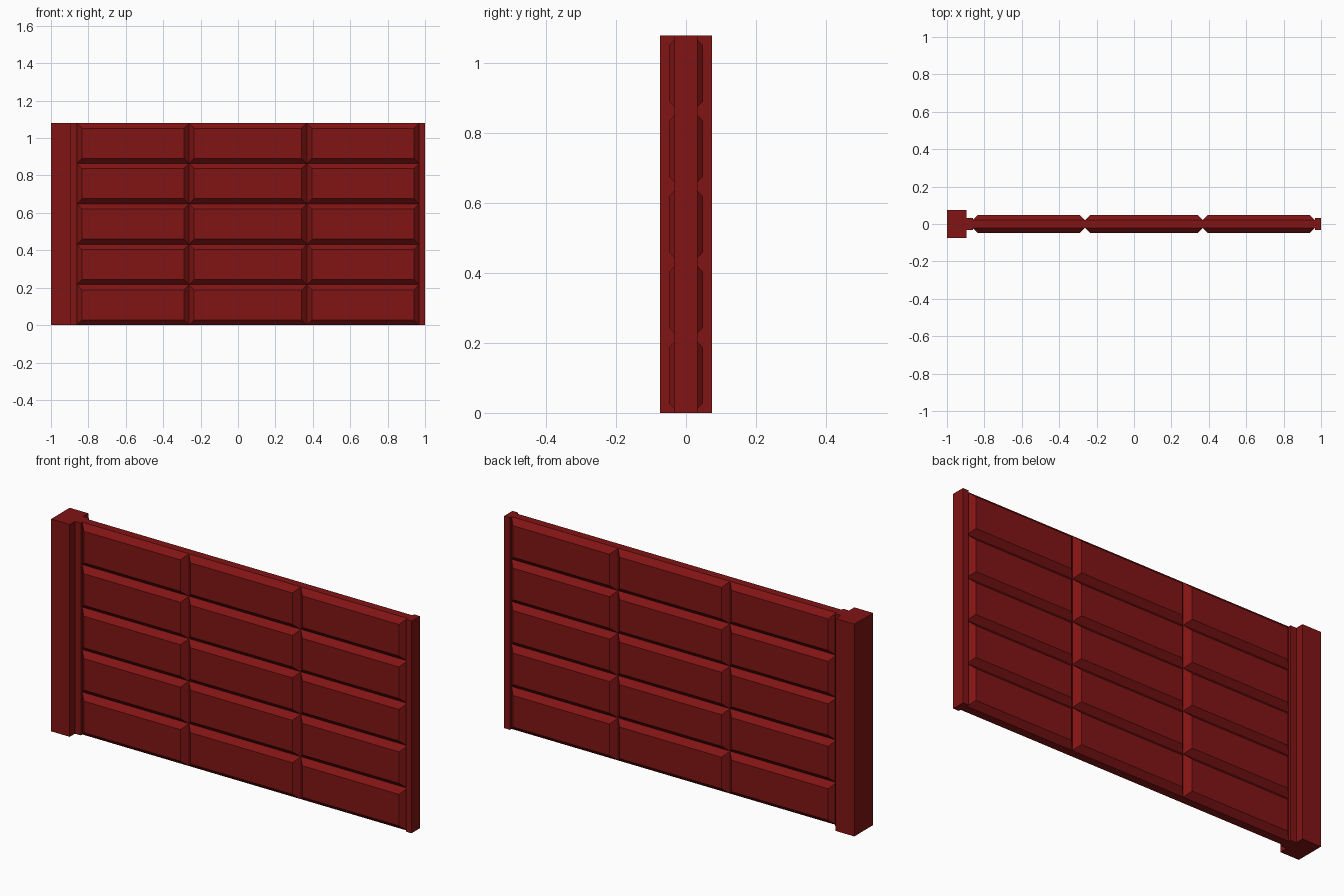
import bpy, bmesh

if "Cube" in bpy.data.objects:
    bpy.data.objects.remove(bpy.data.objects["Cube"])

HEIGHT = 1.08
COLUMNS = [-0.862, -0.262, 0.368, 0.968]
ROWS = 5
BEVEL = 0.028
BASE_Y, FACE_Y = 0.0205, 0.0485

red = bpy.data.materials.new("dark_red")
red.diffuse_color = (0.22, 0.007, 0.007, 1)
red.use_nodes = True
red.node_tree.nodes["Principled BSDF"].inputs["Base Color"].default_value = red.diffuse_color


def add_object(name, bm):
    bmesh.ops.recalc_face_normals(bm, faces=bm.faces)
    mesh = bpy.data.meshes.new(name)
    bm.to_mesh(mesh)
    bm.free()
    mesh.materials.append(red)
    obj = bpy.data.objects.new(name, mesh)
    bpy.context.collection.objects.link(obj)
    return obj


def box(name, x0, x1, half_depth):
    bm = bmesh.new()
    bmesh.ops.create_cube(bm, size=1)
    bmesh.ops.scale(bm, vec=(x1 - x0, 2 * half_depth, HEIGHT), verts=bm.verts)
    bmesh.ops.translate(bm, vec=((x0 + x1) / 2, 0, HEIGHT / 2), verts=bm.verts)
    return add_object(name, bm)


def raised_panel(bm, x0, x1, z0, z1, side):
    """Flat raised rectangle with four sloping edges."""
    def ring(inset, y):
        return [bm.verts.new((x, side * y, z)) for x, z in (
            (x0 + inset, z0 + inset), (x1 - inset, z0 + inset),
            (x1 - inset, z1 - inset), (x0 + inset, z1 - inset))]
    outer, inner = ring(0, BASE_Y), ring(BEVEL, FACE_Y)
    bm.faces.new(inner)
    for i in range(4):
        j = (i + 1) % 4
        bm.faces.new((outer[i], outer[j], inner[j], inner[i]))


# Square post and the thin strips at both ends of the wall
box("end_post", -1.0, -0.895, 0.075)
box("post_side_strip", -0.895, -0.862, 0.033)
box("free_end_strip", 0.968, 1.0, 0.033)

# Panelled wall, same on both faces, closed around the rim
bm = bmesh.new()
step = HEIGHT / ROWS
for side in (-1, 1):
    for x0, x1 in zip(COLUMNS, COLUMNS[1:]):
        for row in range(ROWS):
            raised_panel(bm, x0, x1, row * step, (row + 1) * step, side)
bmesh.ops.remove_doubles(bm, verts=bm.verts, dist=0.0005)
rim = [e for e in bm.edges if e.is_boundary]
bmesh.ops.bridge_loops(bm, edges=rim)
add_object("panelled_wall", bm)
